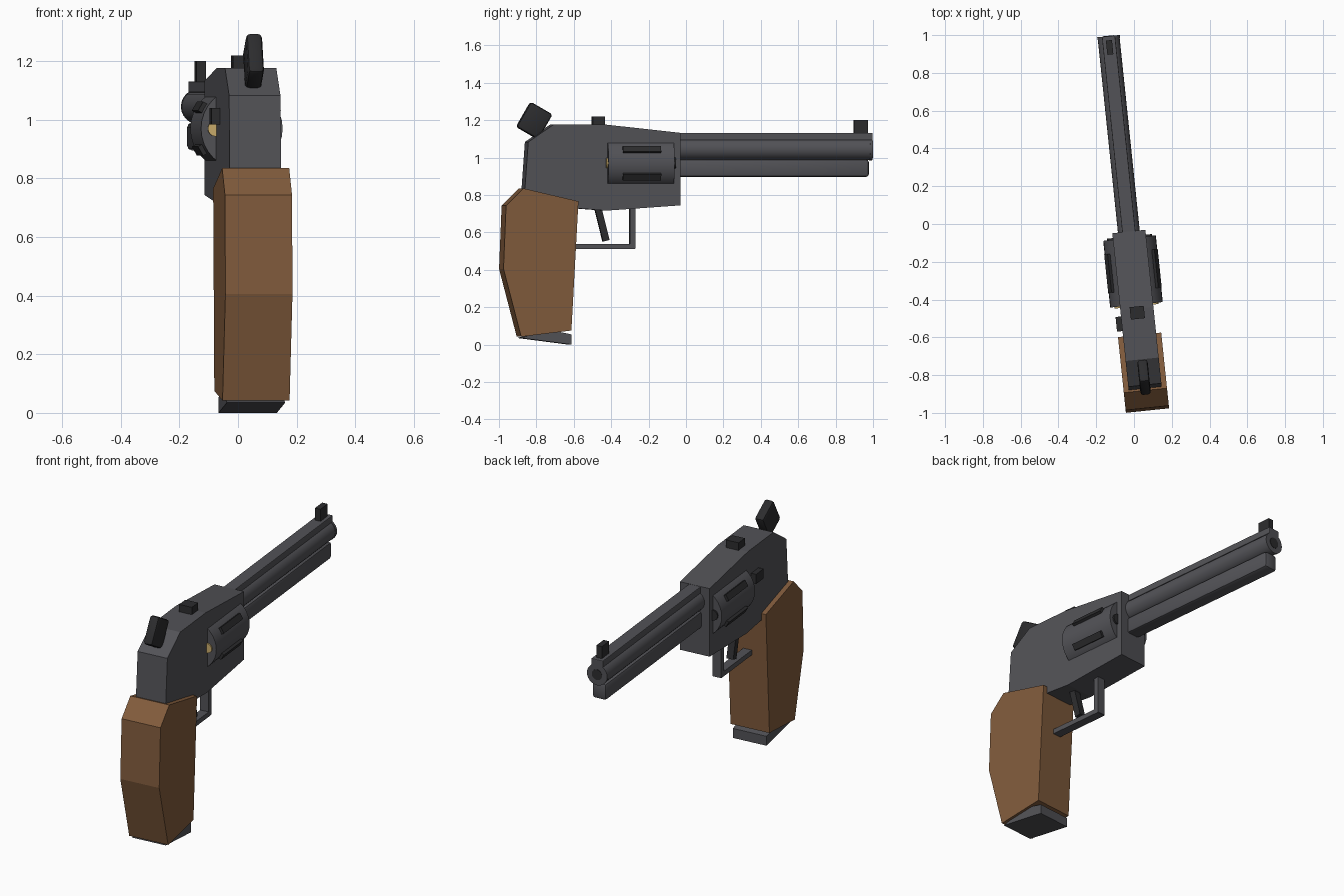
import bpy, bmesh, math
from mathutils import Matrix, Vector

if "Cube" in bpy.data.objects:
    bpy.data.objects.remove(bpy.data.objects["Cube"])

# whole model is turned slightly about z; parts are laid out along local y
PLACE = Matrix.Translation((-0.0315, 0, 0)) @ Matrix.Rotation(math.radians(5.95), 4, 'Z')


def material(name, rgb):
    m = bpy.data.materials.new(name)
    m.diffuse_color = (*rgb, 1)
    m.use_nodes = True
    m.node_tree.nodes["Principled BSDF"].inputs["Base Color"].default_value = m.diffuse_color
    return m


STEEL = material("steel", (0.085, 0.085, 0.095))
DARK = material("dark_steel", (0.025, 0.025, 0.027))
WOOD = material("wood", (0.22, 0.105, 0.045))
BRASS = material("brass", (0.6, 0.42, 0.15))


def finish(name, bm, mat, smooth=False, bevel=0, segments=2):
    if bevel:
        bmesh.ops.bevel(bm, geom=bm.edges[:], offset=bevel, segments=segments,
                        affect='EDGES', profile=0.5)
    bmesh.ops.recalc_face_normals(bm, faces=bm.faces[:])
    bm.transform(PLACE)
    me = bpy.data.meshes.new(name)
    bm.to_mesh(me)
    bm.free()
    ob = bpy.data.objects.new(name, me)
    bpy.context.collection.objects.link(ob)
    me.materials.append(mat)
    if smooth:
        bpy.ops.object.select_all(action='DESELECT')
        ob.select_set(True)
        bpy.context.view_layer.objects.active = ob
        bpy.ops.object.shade_smooth_by_angle(angle=math.radians(35))
    return ob


def prism(name, profile, half, mat):
    """Side profile (y, z) extruded across x."""
    bm = bmesh.new()
    face = bm.faces.new([bm.verts.new((-half, y, z)) for y, z in profile])
    ext = bmesh.ops.extrude_face_region(bm, geom=[face])
    moved = [v for v in ext["geom"] if isinstance(v, bmesh.types.BMVert)]
    bmesh.ops.translate(bm, verts=moved, vec=(2 * half, 0, 0))
    return finish(name, bm, mat)


def box(name, center, size, mat, rot=Matrix(), bevel=0, smooth=False):
    bm = bmesh.new()
    m = Matrix.Translation(center) @ rot @ Matrix.Diagonal((*size, 1))
    bmesh.ops.create_cube(bm, size=1, matrix=m)
    return finish(name, bm, mat, smooth, bevel)


def rod(name, x, z, y0, y1, r, mat, sides=24):
    """Cylinder lying along y."""
    bm = bmesh.new()
    m = Matrix.Translation((x, (y0 + y1) / 2, z)) @ Matrix.Rotation(math.pi / 2, 4, 'X')
    bmesh.ops.create_cone(bm, cap_ends=True, segments=sides, radius1=r, radius2=r,
                          depth=y1 - y0, matrix=m)
    return finish(name, bm, mat, True)


def tilt(deg):
    return Matrix.Rotation(math.radians(deg), 4, 'X')


# frame, grip and butt cap
prism("frame", [(-0.04, 1.132), (-0.45, 1.177), (-0.72, 1.177), (-0.857, 1.083),
                (-0.878, 0.79), (-0.62, 0.73), (-0.437, 0.716), (-0.04, 0.744)], 0.088, STEEL)
prism("grip", [(-0.886, 0.835), (-0.59, 0.766), (-0.628, 0.075), (-0.898, 0.042),
               (-0.993, 0.405), (-0.979, 0.743)], 0.115, WOOD)
prism("butt_cap", [(-0.897, 0.035), (-0.625, 0.0), (-0.625, 0.054), (-0.75, 0.08)],
      0.1, STEEL)

# barrel group
rod("barrel", 0, 1.045, -0.06, 0.99, 0.058, STEEL)
rod("muzzle", 0, 1.045, 0.985, 1.0, 0.06, STEEL)
rod("bore", 0, 1.045, 0.99, 1.002, 0.03, DARK)
box("barrel_rib", (0, 0.475, 1.112), (0.07, 1.05, 0.038), STEEL, bevel=0.004)
box("underlug", (0, 0.465, 0.943), (0.084, 1.03, 0.094), STEEL, bevel=0.015, smooth=True)
box("front_sight", (0, 0.94, 1.162), (0.032, 0.076, 0.076), DARK)
box("rear_sight", (0, -0.472, 1.192), (0.075, 0.066, 0.054), DARK)

# rotating cylinder with flutes, cartridges and chamber mouths
CZ = 0.97
rod("cylinder", 0, CZ, -0.43, -0.075, 0.14, STEEL, 32)
for i in range(6):
    a = math.radians(60 * i)
    f = a + math.radians(30)
    box(f"flute_{i}", (0.139 * math.cos(f), -0.25, CZ + 0.139 * math.sin(f)),
        (0.03, 0.205, 0.036), DARK, Matrix.Rotation(-f, 4, 'Y'))
    x, z = 0.09 * math.cos(a), CZ + 0.09 * math.sin(a)
    rod(f"cartridge_{i}", x, z, -0.438, -0.40, 0.027, BRASS, 16)
    rod(f"chamber_mouth_{i}", x, z, -0.10, -0.066, 0.03, DARK, 16)

# hammer, latch, trigger and guard
box("hammer", (0, -0.816, 1.197), (0.055, 0.136, 0.155), DARK, tilt(-30), 0.014, True)
box("cylinder_release", (-0.1, -0.522, 1.012), (0.034, 0.078, 0.055), DARK)
box("trigger", (0, -0.452, 0.642), (0.04, 0.036, 0.18), DARK, tilt(14))
box("guard_front", (0, -0.289, 0.625), (0.05, 0.03, 0.225), STEEL)
box("guard_bottom", (0, -0.445, 0.524), (0.05, 0.335, 0.028), STEEL)
